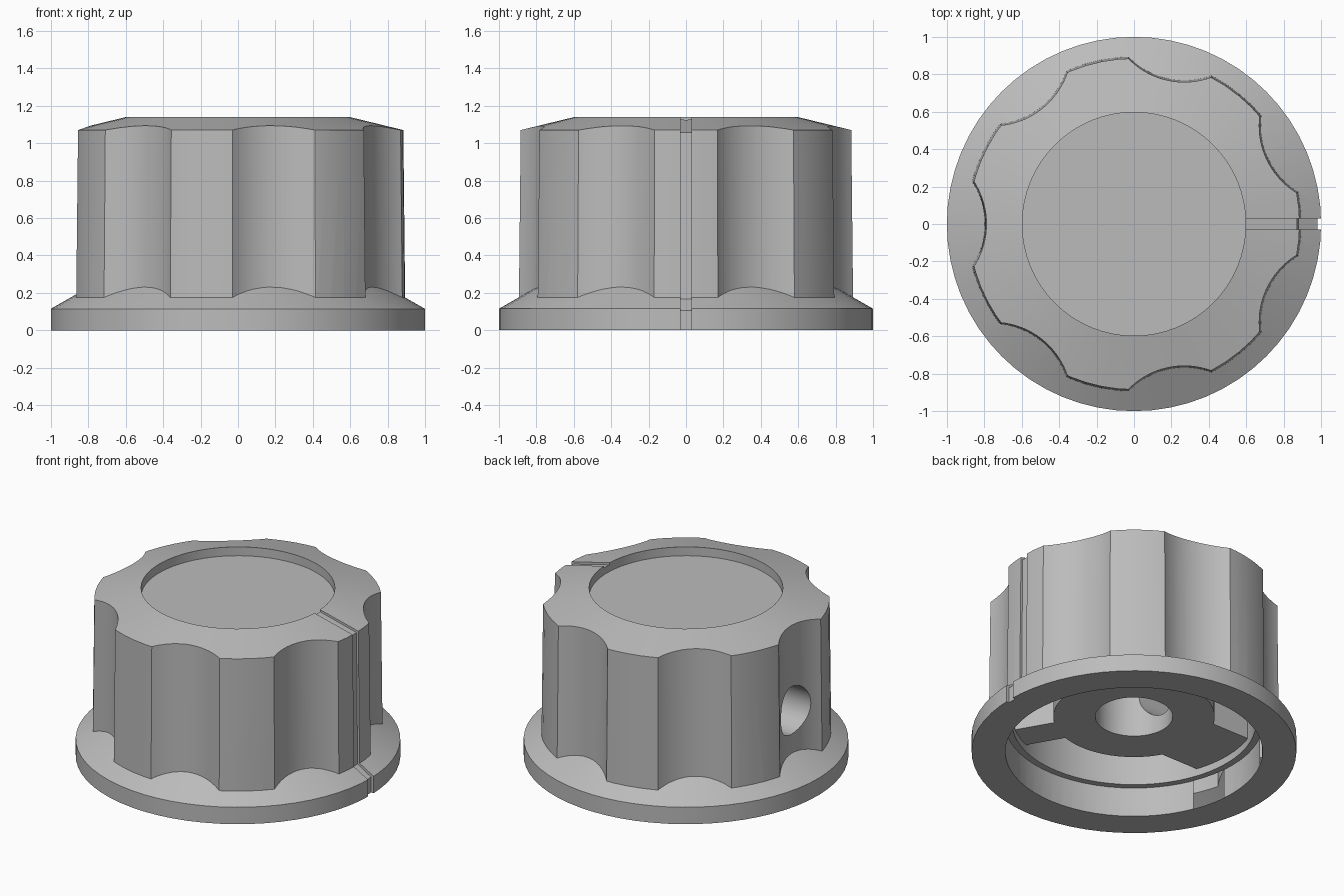
import bpy, bmesh, math
from mathutils import Matrix

old = bpy.data.objects.get("Cube")
if old:
    bpy.data.objects.remove(old, do_unlink=True)

grey = bpy.data.materials.new("satin_grey")
grey.use_nodes = True
COLOUR = (0.5, 0.5, 0.5, 1)
grey.diffuse_color = COLOUR
grey.node_tree.nodes["Principled BSDF"].inputs["Base Color"].default_value = COLOUR


def make(name, bm, matrix=Matrix()):
    bmesh.ops.recalc_face_normals(bm, faces=bm.faces)
    mesh = bpy.data.meshes.new(name)
    bm.to_mesh(mesh)
    bm.free()
    mesh.transform(matrix)
    mesh.materials.append(grey)
    obj = bpy.data.objects.new(name, mesh)
    bpy.context.collection.objects.link(obj)
    return obj


def lathe(name, profile, steps=64, matrix=Matrix()):
    """Revolve (radius, height) points, which start and end on the axis."""
    bm = bmesh.new()
    verts = [bm.verts.new((r, 0, z)) for r, z in profile]
    edges = [bm.edges.new(pair) for pair in zip(verts, verts[1:])]
    bmesh.ops.spin(bm, geom=verts + edges, axis=(0, 0, 1), cent=(0, 0, 0),
                   angle=math.tau, steps=steps)
    bmesh.ops.remove_doubles(bm, verts=bm.verts, dist=1e-5)
    return make(name, bm, matrix)


def rod(name, radius, low, high, matrix=Matrix(), steps=64):
    return lathe(name, [(0, low), (radius, low), (radius, high), (0, high)], steps, matrix)


def slab(name, outline, half_width, matrix=Matrix()):
    """Extrude an (x, z) outline evenly to both sides of y = 0."""
    bm = bmesh.new()
    face = bm.faces.new([bm.verts.new((x, -half_width, z)) for x, z in outline])
    new = bmesh.ops.extrude_face_region(bm, geom=[face])["geom"]
    bmesh.ops.translate(bm, vec=(0, 2 * half_width, 0),
                        verts=[v for v in new if isinstance(v, bmesh.types.BMVert)])
    return make(name, bm, matrix)


def combine(target, other, operation):
    mod = target.modifiers.new("combine", "BOOLEAN")
    mod.operation, mod.solver, mod.object = operation, "EXACT", other
    with bpy.context.temp_override(object=target, active_object=target):
        bpy.ops.object.modifier_apply(modifier=mod.name)
    bpy.data.objects.remove(other, do_unlink=True)


def turn(degrees):
    return Matrix.Rotation(math.radians(degrees), 4, "Z")


# Tapered grip with a shallow dished top
knob = lathe("knob", [(0, 0.05), (0.896, 0.05), (0.885, 1.07), (0.597, 1.14),
                      (0.597, 1.08), (0, 1.08)])

# Seven finger flutes, leaning in with the taper
lean = Matrix.Translation((1.22, 0, 0)) @ Matrix.Rotation(math.radians(-0.6), 4, "Y")
for i in range(7):
    flute = rod("flute_cutter", 0.42, -0.2, 1.4, turn(180 + i * 360 / 7) @ lean, 96)
    combine(knob, flute, "DIFFERENCE")

# Skirt with a sloped shoulder
skirt = lathe("skirt", [(0, 0), (1, 0), (1, 0.115), (0.75, 0.258), (0, 0.258)])
combine(knob, skirt, "UNION")

# Hollow underside with a stepped wall
hollow = lathe("hollow_cutter", [(0, -0.1), (0.793, -0.1), (0.793, 0.2), (0.75, 0.2),
                                 (0.75, 0.95), (0, 0.95)])
combine(knob, hollow, "DIFFERENCE")

# Shaft hub and its three webs, the wide one carrying the set screw
combine(knob, rod("hub", 0.497, 0.25, 1.0), "UNION")
for angle, half_width in ((180, 0.245), (60, 0.1), (-60, 0.1)):
    web = slab("web", [(0.35, 0.25), (0.77, 0.25), (0.77, 0.99), (0.35, 0.99)],
               half_width, turn(angle))
    combine(knob, web, "UNION")

# Shaft bore and set screw hole
combine(knob, rod("bore_cutter", 0.238, 0.1, 0.9), "DIFFERENCE")
sideways = Matrix.Translation((0, 0, 0.52)) @ Matrix.Rotation(math.radians(-90), 4, "Y")
combine(knob, rod("screw_hole_cutter", 0.16, 0.1, 1.2, sideways, 48), "DIFFERENCE")

# Pointer groove following the top, side and skirt
groove = slab("groove_cutter", [(0.55, 1.137), (0.87, 1.057), (0.878, 0.166), (0.98, 0.105),
                                (0.98, -0.1), (1.2, -0.1), (1.2, 1.3), (0.55, 1.3)], 0.03)
combine(knob, groove, "DIFFERENCE")

# Smooth curves with crisp edges
bpy.ops.object.select_all(action="DESELECT")
knob.select_set(True)
bpy.context.view_layer.objects.active = knob
bpy.ops.object.shade_smooth_by_angle(angle=math.radians(25))
